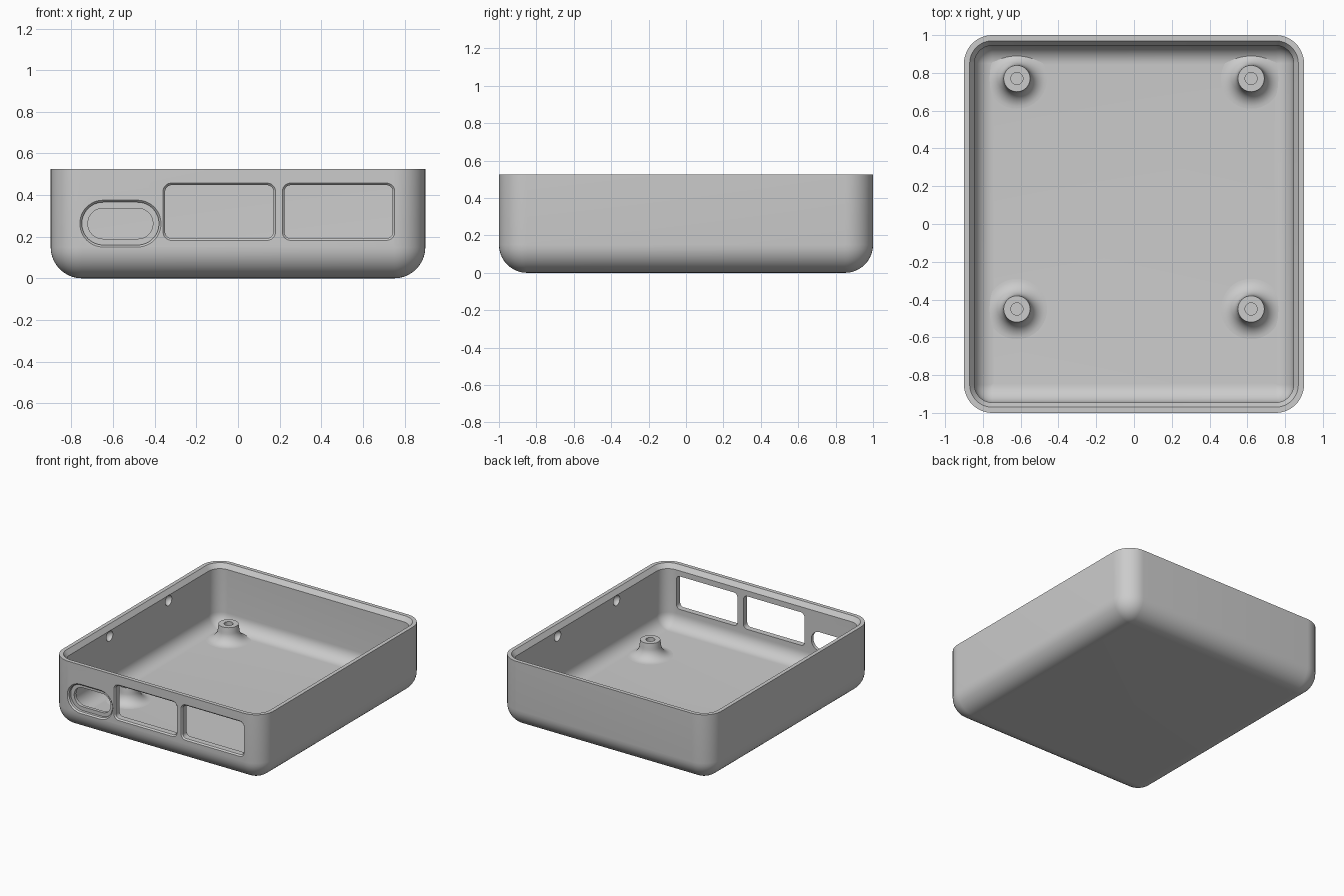
import bpy, bmesh
from math import sin, cos, pi, radians

cube = bpy.data.objects.get("Cube")
if cube:
    bpy.data.objects.remove(cube, do_unlink=True)

grey = bpy.data.materials.new("matte grey")
grey.use_nodes = True
COLOUR = (0.6, 0.6, 0.6, 1)
grey.diffuse_color = COLOUR
grey.node_tree.nodes["Principled BSDF"].inputs["Base Color"].default_value = COLOUR


def make(name, bm):
    bmesh.ops.recalc_face_normals(bm, faces=bm.faces)
    mesh = bpy.data.meshes.new(name)
    bm.to_mesh(mesh)
    bm.free()
    mesh.materials.append(grey)
    ob = bpy.data.objects.new(name, mesh)
    bpy.context.collection.objects.link(ob)
    return ob


def rounded_rect(w, h, r, inset, steps=12):
    a, b, r = w / 2 - inset, h / 2 - inset, max(r - inset, 0.002)
    pts = []
    for q, (sx, sy) in enumerate([(1, 1), (-1, 1), (-1, -1), (1, -1)]):
        for i in range(steps + 1):
            t = (q + i / steps) * pi / 2
            pts.append((sx * (a - r) + r * cos(t), sy * (b - r) + r * sin(t)))
    return pts


def loft(name, w, h, r, rings):
    """Closed solid through rounded rectangles given as (inset, z)."""
    bm = bmesh.new()
    loops = [[bm.verts.new((x, y, z)) for x, y in rounded_rect(w, h, r, inset)]
             for inset, z in rings]
    n = len(loops[0])
    for lo, hi in zip(loops, loops[1:]):
        for i in range(n):
            j = (i + 1) % n
            bm.faces.new((lo[i], lo[j], hi[j], hi[i]))
    bm.faces.new(loops[0])
    bm.faces.new(loops[-1])
    return make(name, bm)


def lathe(name, profile, segments=40):
    bm = bmesh.new()
    verts = [bm.verts.new((r, 0, z)) for r, z in profile]
    edges = [bm.edges.new(p) for p in zip(verts, verts[1:])]
    bmesh.ops.spin(bm, geom=verts + edges, axis=(0, 0, 1), cent=(0, 0, 0),
                   angle=2 * pi, steps=segments, use_duplicate=False)
    bmesh.ops.remove_doubles(bm, verts=bm.verts, dist=0.0001)
    return make(name, bm)


def activate(ob):
    bpy.ops.object.select_all(action='DESELECT')
    ob.select_set(True)
    bpy.context.view_layer.objects.active = ob


def smooth(ob):
    activate(ob)
    bpy.ops.object.shade_smooth_by_angle(angle=radians(30))


def cut(target, cutter):
    cutter.hide_render = True
    activate(target)
    mod = target.modifiers.new("cut", 'BOOLEAN')
    mod.object, mod.operation, mod.solver = cutter, 'DIFFERENCE', 'EXACT'
    bpy.ops.object.modifier_apply(modifier=mod.name)
    bpy.data.objects.remove(cutter, do_unlink=True)


# Open tray: rounded outside, rim with inner bevel, filleted cavity
HEIGHT, WALL, FLOOR, R_OUT, R_IN = 0.525, 0.055, 0.055, 0.15, 0.1
STEPS = 10
arc = [i / STEPS * pi / 2 for i in range(STEPS + 1)]
outside = [(R_OUT * (1 - sin(t)), R_OUT * (1 - cos(t))) for t in arc]
inside = [(WALL + R_IN * (1 - cos(t)), FLOOR + R_IN * (1 - sin(t))) for t in arc]
rim = [(0, HEIGHT), (0.03, HEIGHT), (WALL, HEIGHT - 0.035)]
tray = loft("case_tray", 1.8, 2.0, R_OUT, outside + rim + inside)


# Front openings with a small bevel at the outer edge
def front_opening(x, z, w, h, r, depth, bevel=0.01):
    rings = [(-2 * bevel, 1 + bevel), (0, 1 - bevel), (0, 1 - depth)]
    cutter = loft("opening_cutter", w, h, r, rings)
    cutter.rotation_euler = (pi / 2, 0, 0)
    cutter.location = (x, 0, z)
    cut(tray, cutter)


for x in (-0.09, 0.483):
    front_opening(x, 0.32, 0.52, 0.255, 0.03, 0.1)
front_opening(-0.565, 0.263, 0.37, 0.205, 0.102, 0.03)
front_opening(-0.565, 0.263, 0.312, 0.146, 0.072, 0.1, 0.001)

# Snap dimples on the inner side walls
for side in (-1, 1):
    for y in (-0.36, 0.36):
        bm = bmesh.new()
        bmesh.ops.create_uvsphere(bm, u_segments=20, v_segments=12, radius=0.04)
        dimple = make("dimple_cutter", bm)
        dimple.location = (side * 0.84, y, 0.45)
        cut(tray, dimple)
smooth(tray)

# Screw posts with flared feet and blind holes
POST_H, POST_R, FLARE = 0.12, 0.07, 0.085
flare = [(POST_R + 0.005 + FLARE * (1 - cos(t)), FLARE * (1 - sin(t))) for t in arc]
profile = [(0, 0.03), (0.032, 0.03), (0.032, POST_H), (POST_R, POST_H)] + flare
for side, label in ((1, "left"), (-1, "right")):
    for y, end in ((0.77, "rear"), (-0.45, "front")):
        post = lathe(f"{end}_{label}_screw_post", profile)
        post.location = (side * 0.62, y, FLOOR + 0.0005)
        smooth(post)
